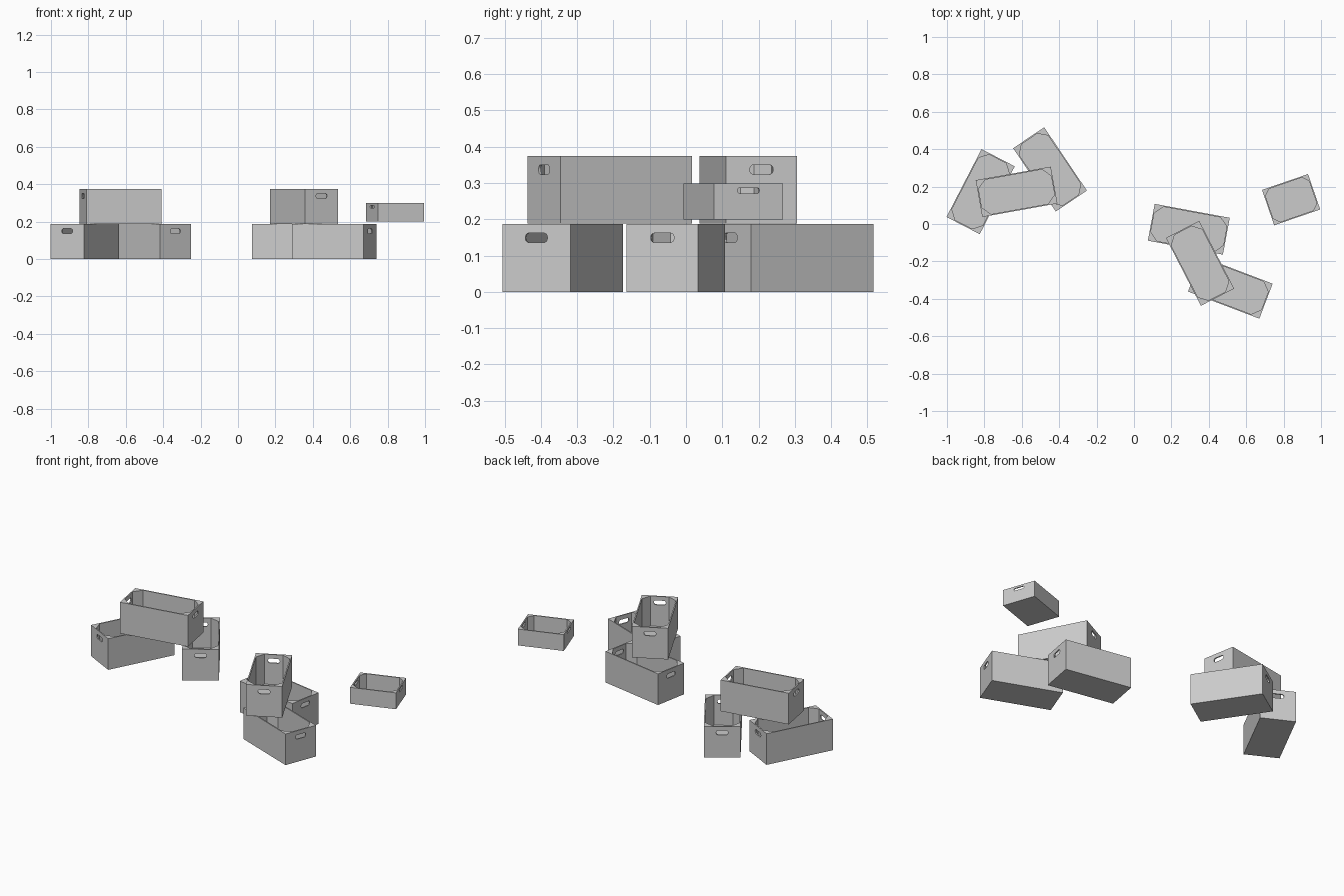
import bpy, bmesh
from math import radians, sin, cos, pi
from mathutils import Matrix, Vector

if "Cube" in bpy.data.objects:
    bpy.data.objects.remove(bpy.data.objects["Cube"])

WALL = 0.007


def prism(bm, loops, depth, mat):
    """Fill an outline (further loops are holes), extrude it along local z, place it."""
    edges = []
    for loop in loops:
        vs = [bm.verts.new((x, y, 0)) for x, y in loop]
        edges += [bm.edges.new((vs[i - 1], vs[i])) for i in range(len(vs))]
    fill = bmesh.ops.triangle_fill(bm, edges=edges, use_beauty=True, use_dissolve=False)
    faces = [g for g in fill['geom'] if isinstance(g, bmesh.types.BMFace)]
    base = {v for f in faces for v in f.verts}
    ext = bmesh.ops.extrude_face_region(bm, geom=faces, use_keep_orig=True)
    top = [g for g in ext['geom'] if isinstance(g, bmesh.types.BMVert)]
    bmesh.ops.translate(bm, verts=top, vec=(0, 0, depth))
    bmesh.ops.transform(bm, verts=list(base) + top, matrix=mat)


def rect(x0, y0, x1, y1):
    return [(x0, y0), (x1, y0), (x1, y1), (x0, y1)]


def slot(cy, w, h, r):
    """Rounded rectangle hand hole."""
    pts = []
    for q, (sx, sy) in enumerate([(1, 1), (-1, 1), (-1, -1), (1, -1)]):
        for k in range(5):
            a = (q + k / 4) * pi / 2
            pts.append((sx * (w / 2 - r) + r * cos(a), cy + sy * (h / 2 - r) + r * sin(a)))
    return pts


def crate_mesh(name, L, W, H, hole, post):
    bm = bmesh.new()
    # floor
    prism(bm, [rect(-L/2, -W/2, L/2, W/2)], WALL, Matrix())
    for s in (1, -1):
        turn = Matrix.Rotation(0 if s > 0 else pi, 4, 'Z')
        # end panel with hand hole: local x -> y, local y -> z, depth -> x
        end = turn @ Matrix(((0, 0, 1, L/2 - WALL), (1, 0, 0, 0), (0, 1, 0, 0), (0, 0, 0, 1)))
        prism(bm, [rect(-W/2, WALL, W/2, H), slot(*hole)], WALL, end)
        # long side panel
        side = turn @ Matrix.Translation((0, 0, WALL))
        a, b = L/2 - WALL, W/2 - WALL
        prism(bm, [rect(-a, b, a, W/2)], H - WALL, side)
        # triangular corner posts
        for t in (1, -1):
            prism(bm, [[(a, t*b), (a - post, t*b), (a, t*(b - post))]], H - WALL, side)
    bmesh.ops.recalc_face_normals(bm, faces=bm.faces)
    me = bpy.data.meshes.new(name)
    bm.to_mesh(me)
    bm.free()
    return me


large = crate_mesh("large_crate", 0.408, 0.2, 0.187, (0.149, 0.065, 0.026, 0.011), 0.042)
small = crate_mesh("small_crate", 0.26, 0.2, 0.098, (0.079, 0.063, 0.015, 0.006), 0.03)

# name, mesh, x, y, z, angle
for name, me, x, y, z, ang in [
    ("left_stack_crate_1", large, -0.82, 0.173, 0, 62.7),
    ("left_stack_crate_2", large, -0.449, 0.292, 0, -56),
    ("left_stack_crate_top", large, -0.628, 0.172, 0.188, 10.2),
    ("right_stack_crate_1", large, 0.293, -0.028, 0, -10.5),
    ("right_stack_crate_2", large, 0.515, -0.34, 0, -20.8),
    ("right_stack_crate_top", large, 0.353, -0.21, 0.188, -62.7),
    ("small_crate", small, 0.84, 0.13, 0.2, 19),
]:
    ob = bpy.data.objects.new(name, me)
    bpy.context.collection.objects.link(ob)
    ob.location = Vector((x, y, z))
    ob.rotation_euler.z = radians(ang)
